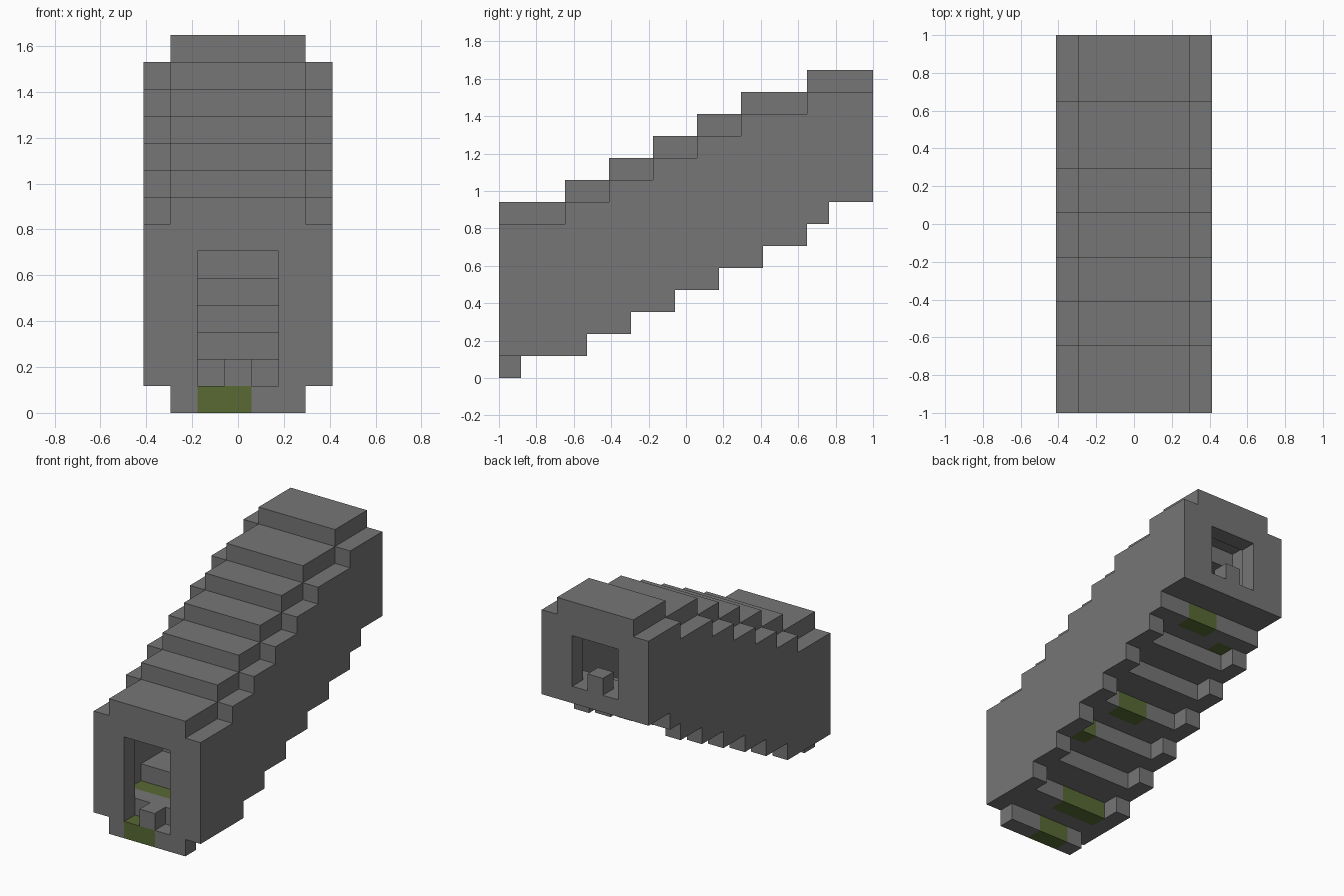
import bpy
import bmesh
from mathutils import Vector

cube = bpy.data.objects.get("Cube")
if cube:
    bpy.data.objects.remove(cube, do_unlink=True)

# One block of the grid; the passage is 7 wide and 17 long
WIDE, LONG = 7, 17
U = 2 / LONG


def material(name, rgb):
    mat = bpy.data.materials.new(name)
    mat.use_nodes = True
    mat.diffuse_color = (*rgb, 1)
    mat.node_tree.nodes["Principled BSDF"].inputs["Base Color"].default_value = (*rgb, 1)
    return mat


stone = material("grey_stone", (0.181, 0.181, 0.181))
moss = material("mossy_green", (0.098, 0.144, 0.034))


def finish(name, bm):
    """Move from block units to the final frame and link the object."""
    bmesh.ops.recalc_face_normals(bm, faces=bm.faces)
    for v in bm.verts:
        v.co = Vector((v.co.x - WIDE / 2, v.co.y - LONG / 2, v.co.z)) * U
    mesh = bpy.data.meshes.new(name)
    bm.to_mesh(mesh)
    bm.free()
    mesh.materials.append(stone)
    mesh.materials.append(moss)
    obj = bpy.data.objects.new(name, mesh)
    bpy.context.collection.objects.link(obj)
    return obj


def box(name, x, y, z, patch=None):
    """Box between ranges; patch = (x range, y range) of mossy blocks."""
    bm = bmesh.new()
    bmesh.ops.create_cube(bm, size=1)
    for v in bm.verts:
        v.co = Vector([r[0] if c < 0 else r[1] for c, r in zip(v.co, (x, y, z))])
    if patch:
        for axis, cuts in enumerate(patch):
            normal = Vector((axis == 0, axis == 1, 0))
            for cut in cuts:
                geom = bm.verts[:] + bm.edges[:] + bm.faces[:]
                bmesh.ops.bisect_plane(bm, geom=geom, plane_co=normal * cut, plane_no=normal)
        for f in bm.faces:
            c = f.calc_center_median()
            if all(a <= c[i] <= b for i, (a, b) in enumerate(patch)):
                f.material_index = 1
    return finish(name, bm)


# Stepped side walls, extruded from one side profile
roof_ends = [3, 5, 7, 9, 11, 14, 17]
base_ends = [4, 6, 8, 10, 12, 14, 15, 17]


def stairs(ends, z):
    points, start = [], 0
    for i, end in enumerate(ends):
        points += [(start, z + i), (end, z + i)]
        start = end
    return points


outline = stairs(base_ends, 1) + stairs(roof_ends, 7)[::-1]
for name, x in (("right_wall", 0), ("left_wall", WIDE - 1)):
    bm = bmesh.new()
    face = bm.faces.new([bm.verts.new((x, y, z)) for y, z in outline])
    side = bmesh.ops.extrude_face_region(bm, geom=[face])
    bmesh.ops.translate(bm, vec=(1, 0, 0),
                        verts=[v for v in side["geom"] if isinstance(v, bmesh.types.BMVert)])
    finish(name, bm)

# Roof slabs, one per step
start = 0
for i, end in enumerate(roof_ends):
    box(f"roof_step_{i}", (1, 6), (start, end), (7 + i, 8 + i))
    start = end

# Floor slabs climbing to the back, some with mossy blocks
mossy = {
    0: ((2, 4), (0, 1)),
    1: ((1, 4), (2, 3)),
    3: ((5, 6), (6, 7)),
    4: ((3, 5), (8, 9)),
    7: ((3, 5), (14, 15)),
}
for i in range(9):
    if i == 7:
        # This step has two separate mossy spots, one per row
        box("floor_step_7_front", (1, 6), (13, 14), (7, 8), ((1, 2), (13, 14)))
        box("floor_step_7_back", (1, 6), (14, 15), (7, 8), mossy[7])
    else:
        box(f"floor_step_{i}", (1, 6), (max(0, 2 * i - 1), 2 * i + 1), (i, i + 1), mossy.get(i))

# Doorways: jambs, lintel and a low centre block at each end
for end, y, low, head in (("front", 0, 1, 6), ("back", LONG - 1, 9, 12)):
    depth = (y, y + 1)
    box(end + "_right_jamb", (1, 2), depth, (low, head))
    box(end + "_left_jamb", (5, 6), depth, (low, head))
    box(end + "_lintel", (1, 6), depth, (head, head + 1))
    box(end + "_centre_block", (3, 4), depth, (low, low + 1))
